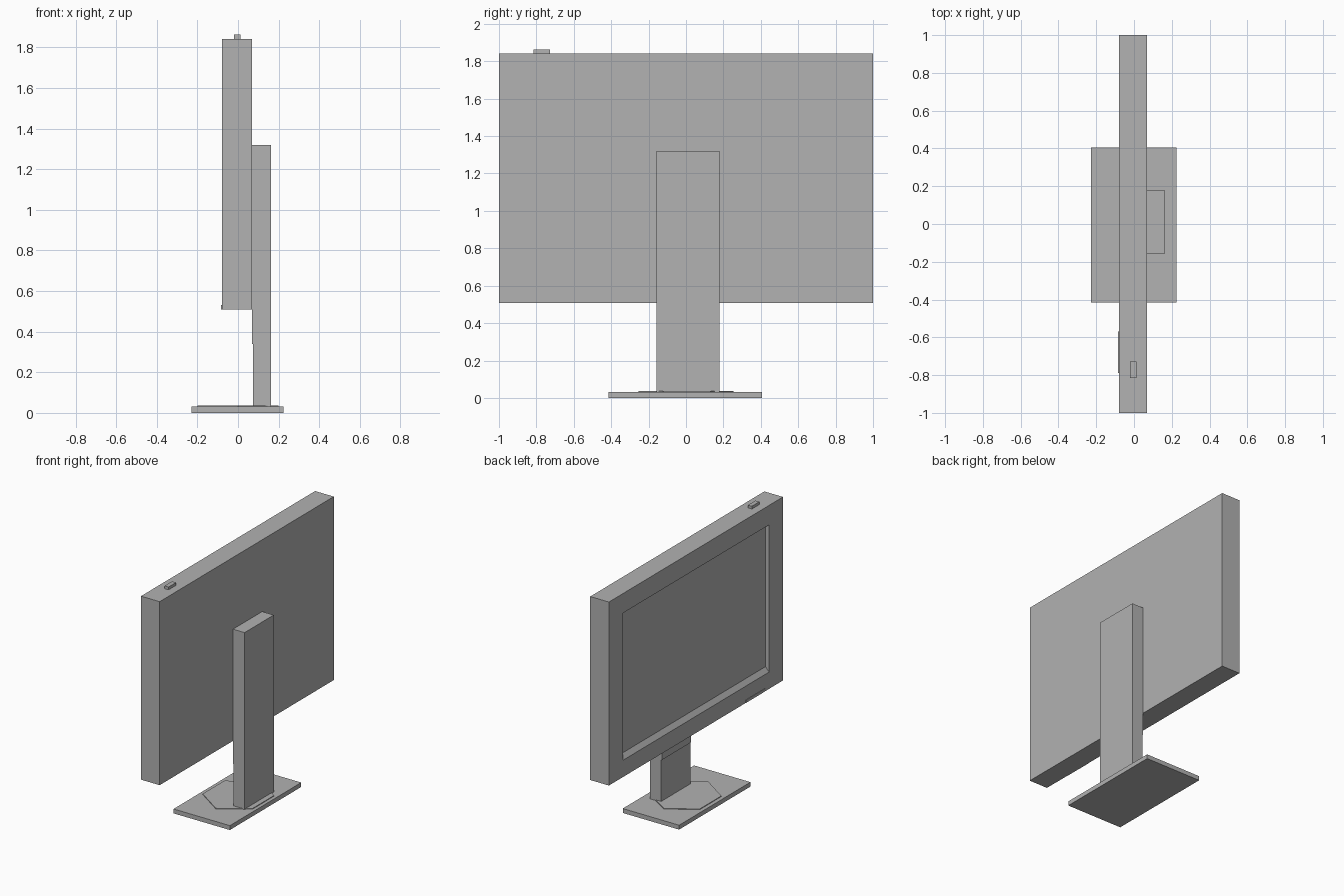
import bpy
import bmesh
import math

cube = bpy.data.objects.get("Cube")
if cube:
    bpy.data.objects.remove(cube, do_unlink=True)

grey = bpy.data.materials.new("plain grey")
grey.use_nodes = True
GREY = (0.445, 0.445, 0.445, 1.0)
grey.diffuse_color = GREY
grey.node_tree.nodes["Principled BSDF"].inputs["Base Color"].default_value = GREY


def loft(name, rings):
    """Join successive rings of points and cap both ends."""
    bm = bmesh.new()
    loops = [[bm.verts.new(p) for p in ring] for ring in rings]
    n = len(loops[0])
    for a, b in zip(loops, loops[1:]):
        for i in range(n):
            j = (i + 1) % n
            bm.faces.new((a[i], a[j], b[j], b[i]))
    bm.faces.new(loops[0][::-1])
    bm.faces.new(loops[-1])
    bmesh.ops.recalc_face_normals(bm, faces=bm.faces)
    mesh = bpy.data.meshes.new(name)
    bm.to_mesh(mesh)
    bm.free()
    mesh.materials.append(grey)
    obj = bpy.data.objects.new(name, mesh)
    bpy.context.collection.objects.link(obj)
    return obj


def rect(x, y0, y1, z0, z1):
    """Upright rectangle across the width of the screen."""
    return [(x, y0, z0), (x, y1, z0), (x, y1, z1), (x, y0, z1)]


def box(name, x0, x1, y0, y1, z0, z1):
    return loft(name, [rect(x0, y0, y1, z0, z1), rect(x1, y0, y1, z0, z1)])


# Display housing, its screen sunk behind the bezel with a sloping lower lip
loft("display_housing", [
    rect(0.07, -1.0, 1.0, 0.508, 1.842),
    rect(-0.08, -1.0, 1.0, 0.508, 1.842),
    rect(-0.08, -0.84, 0.84, 0.63, 1.70),
    rect(-0.055, -0.835, 0.835, 0.665, 1.695),
])

# Button on the top edge and thin control strip under the screen
box("top_button", -0.02, 0.012, -0.815, -0.728, 1.838, 1.862)
box("control_strip", -0.084, -0.078, -0.79, -0.57, 0.51, 0.53)

# Stand column with the mounting plate behind the display
box("stand_column", 0.075, 0.163, -0.157, 0.178, 0.03, 1.32)
box("mounting_plate", 0.069, 0.076, -0.157, 0.178, 0.34, 1.32)

# Flat foot and the thin six-sided plate lying on it
box("stand_foot", -0.228, 0.225, -0.415, 0.405, 0.0, 0.032)
outline = [(-0.2, -0.12), (0.0, -0.255), (0.2, -0.12),
           (0.2, 0.13), (0.0, 0.255), (-0.2, 0.13)]
loft("foot_plate", [[(x, y, z) for x, y in outline] for z in (0.03, 0.037)])
